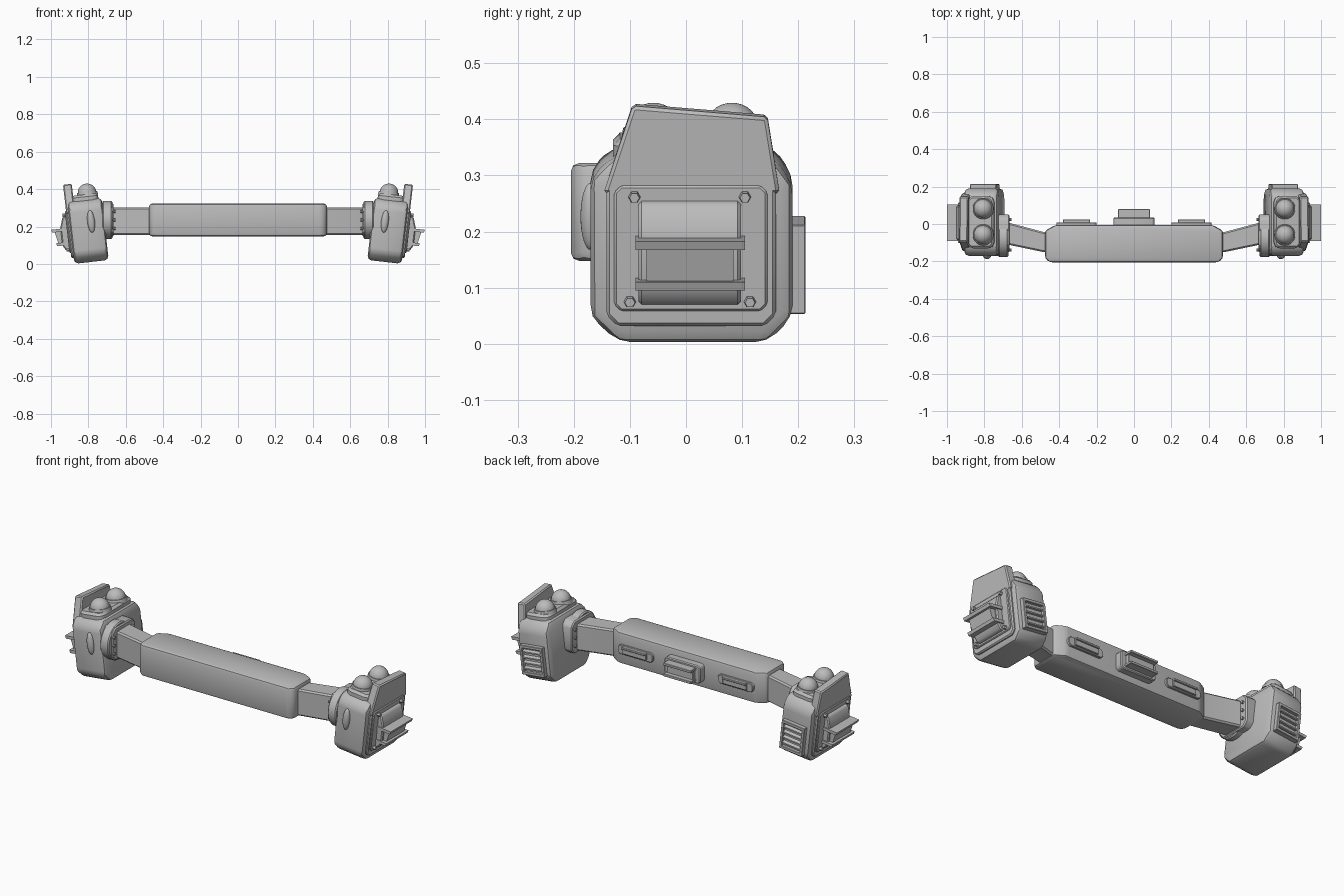
import bpy, bmesh, math
from mathutils import Matrix, Vector

cube = bpy.data.objects.get("Cube")
if cube:
    bpy.data.objects.remove(cube, do_unlink=True)

# Single grey plastic material
grey = bpy.data.materials.new("grey plastic")
grey.use_nodes = True
grey.diffuse_color = (0.5, 0.5, 0.5, 1)
grey.node_tree.nodes["Principled BSDF"].inputs["Base Color"].default_value = (0.5, 0.5, 0.5, 1)

# Head frame: leans outward at the top
HEAD = Matrix.Translation((0.80, 0.01, 0.16)) @ Matrix.Rotation(math.radians(6.5), 4, 'Y')
WORLD = Matrix.Identity(4)


def finish(bm, name, frame=WORLD, mirror=False):
    bmesh.ops.transform(bm, matrix=frame, verts=bm.verts)
    bmesh.ops.recalc_face_normals(bm, faces=bm.faces)
    mesh = bpy.data.meshes.new(name)
    bm.to_mesh(mesh)
    bm.free()
    ob = bpy.data.objects.new(name, mesh)
    bpy.context.collection.objects.link(ob)
    mesh.materials.append(grey)
    bpy.ops.object.select_all(action='DESELECT')
    ob.select_set(True)
    bpy.context.view_layer.objects.active = ob
    bpy.ops.object.shade_smooth_by_angle(angle=math.radians(32))
    if mirror:
        ob.modifiers.new("mirror", 'MIRROR').use_axis[0] = True
    return ob


def add_prism(bm, pts, axis, lo, hi, bevel=0, segments=1):
    """Extrude a 2D outline along an axis; outline uses the other two axes in order."""
    def place(p, d):
        c = list(p)
        c.insert("xyz".index(axis), d)
        return Vector(c)
    part = bmesh.new()
    a = [part.verts.new(place(p, lo)) for p in pts]
    b = [part.verts.new(place(p, hi)) for p in pts]
    n = len(pts)
    part.faces.new(a)
    part.faces.new(b)
    for i in range(n):
        part.faces.new((a[i], a[(i + 1) % n], b[(i + 1) % n], b[i]))
    bmesh.ops.recalc_face_normals(part, faces=part.faces)
    if bevel:
        bmesh.ops.bevel(part, geom=part.edges[:], offset=bevel, segments=segments,
                        profile=0.5, affect='EDGES', clamp_overlap=True)
    tmp = bpy.data.meshes.new("tmp")
    part.to_mesh(tmp)
    part.free()
    bm.from_mesh(tmp)
    bpy.data.meshes.remove(tmp)


def prism(name, pts, axis, lo, hi, bevel=0, segments=1, frame=WORLD, mirror=False):
    bm = bmesh.new()
    add_prism(bm, pts, axis, lo, hi, bevel, segments)
    return finish(bm, name, frame, mirror)


def octagon(a0, a1, b0, b1, c):
    """Rectangle outline with corners cut by c."""
    return [(a0 + c, b0), (a1 - c, b0), (a1, b0 + c), (a1, b1 - c),
            (a1 - c, b1), (a0 + c, b1), (a0, b1 - c), (a0, b0 + c)]


def boxes(name, specs, bevel=0, frame=WORLD, mirror=False):
    bm = bmesh.new()
    for x0, x1, y0, y1, z0, z1 in specs:
        add_prism(bm, [(x0, y0), (x1, y0), (x1, y1), (x0, y1)], 'z', z0, z1, bevel)
    return finish(bm, name, frame, mirror)


# Central bar with tapered ends
prism("main_bar", [(-0.475, -0.035), (-0.42, -0.005), (0.42, -0.005), (0.475, -0.035),
                   (0.475, -0.185), (0.45, -0.205), (-0.45, -0.205), (-0.475, -0.185)],
      'z', 0.148, 0.322, 0.014, 2)

# Fittings on the back of the bar
prism("center_base", octagon(-0.11, 0.11, 0.185, 0.285, 0.012), 'y', -0.02, 0.035, 0.005)
boxes("center_tray", [(-0.08, 0.08, 0.03, 0.055, 0.205, 0.265),
                      (-0.085, 0.085, 0.03, 0.08, 0.258, 0.272),
                      (-0.085, 0.085, 0.03, 0.08, 0.198, 0.212)], 0.002)
prism("side_plate", octagon(0.2, 0.415, 0.21, 0.26, 0.012), 'y', -0.02, 0.008, 0.003, mirror=True)
boxes("side_clip", [(0.235, 0.38, 0, 0.016, 0.218, 0.252),
                    (0.235, 0.38, 0, 0.024, 0.246, 0.258)], 0.002, mirror=True)

# Arms between bar and heads
prism("arm", [(0.44, -0.04), (0.475, -0.045), (0.70, 0.015), (0.70, -0.105),
              (0.475, -0.152), (0.44, -0.152)], 'z', 0.155, 0.302, 0.008, mirror=True)

# Collars where the arms enter the heads
prism("collar_plate", octagon(-0.15, 0.05, 0.145, 0.325, 0.025), 'x', 0.665, 0.74, 0.006, mirror=True)
ring = [(-0.075 + 0.103 * math.cos(t * math.tau / 32), 0.235 + 0.103 * math.sin(t * math.tau / 32))
        for t in range(32)]
prism("collar_disc", ring, 'x', 0.672, 0.725, 0.006, mirror=True)
bm = bmesh.new()
for y in (-0.14, 0.025):
    for z in (0.19, 0.235, 0.28):
        m = Matrix.Translation((0.666, y, z)) @ Matrix.Rotation(math.pi / 2, 4, 'Y')
        bmesh.ops.create_cone(bm, cap_ends=True, segments=8, radius1=0.008, radius2=0.008,
                              depth=0.022, matrix=m)
finish(bm, "collar_rivets", mirror=True)

# Head body, top block and outer fin
body = [(-0.13, -0.15), (0.135, -0.15), (0.18, -0.105), (0.18, 0.135),
        (0.145, 0.185), (-0.14, 0.185), (-0.18, 0.145), (-0.18, -0.105)]
prism("head_body", body, 'x', -0.0925, 0.0925, 0.022, 2, HEAD, True)
prism("head_top_block", octagon(-0.075, 0.07, -0.14, 0.14, 0.02), 'z', 0.15, 0.212, 0.012, 1, HEAD, True)
prism("head_fin", [(-0.157, 0.12), (-0.105, 0.277), (0.135, 0.257), (0.157, 0.12)],
      'x', 0.058, 0.105, 0.006, 1, HEAD, True)

# Outer side panel
prism("side_panel", octagon(-0.152, 0.15, -0.118, 0.155, 0.02), 'x', 0.08, 0.105, 0.006, 1, HEAD, True)
prism("inner_panel", octagon(-0.138, 0.135, -0.09, 0.135, 0.012), 'x', 0.09, 0.112, 0.004, 1, HEAD, True)

# Panel bolts
bm = bmesh.new()
for y, z in ((-0.102, 0.115), (0.095, 0.115), (-0.11, -0.073), (0.104, -0.073)):
    m = Matrix.Translation((0.112, y, z)) @ Matrix.Rotation(math.pi / 2, 4, 'Y')
    bmesh.ops.create_cone(bm, cap_ends=True, segments=6, radius1=0.013, radius2=0.009,
                          depth=0.03, matrix=m)
finish(bm, "panel_bolts", HEAD, True)

# Intake housing with two protruding shelves
prism("intake_housing", [(0.1, 0.11), (0.128, 0.105), (0.145, 0.05), (0.145, -0.045),
                         (0.128, -0.075), (0.1, -0.08)], 'y', -0.095, 0.088, 0.006, 1, HEAD, True)
prism("intake_scoop", [(0.13, 0.035), (0.178, 0.03), (0.165, -0.03), (0.13, -0.035)],
      'y', -0.08, 0.075, 0, 1, HEAD, True)
for name, z, reach in (("upper_shelf", 0.045, 0.196), ("lower_shelf", -0.03, 0.178)):
    prism(name, [(0.11, z), (reach, z), (reach - 0.005, z - 0.016), (0.11, z - 0.016)],
          'y', -0.1, 0.095, 0, 1, HEAD, True)

# Domes with base collars on top of each head
for name, y in (("front_dome", -0.068), ("rear_dome", 0.072)):
    bm = bmesh.new()
    bmesh.ops.create_cone(bm, cap_ends=True, segments=32, radius1=0.058, radius2=0.054, depth=0.02,
                          matrix=Matrix.Translation((-0.018, y, 0.214)))
    bmesh.ops.create_uvsphere(bm, u_segments=32, v_segments=16, radius=0.05,
                              matrix=Matrix.Translation((-0.018, y, 0.219)))
    finish(bm, name, HEAD, True)

# Rounded lug on the front of each head
bm = bmesh.new()
bmesh.ops.create_uvsphere(bm, u_segments=24, v_segments=16, radius=1,
                          matrix=Matrix.Translation((-0.022, -0.18, 0.065))
                          @ Matrix.Diagonal((0.02, 0.018, 0.06, 1)))
finish(bm, "front_lug", HEAD, True)

# Louvred vent on the back of each head
frame_parts = [(-0.07, 0.07, 0.16, 0.186, -0.1, 0.06),
               (-0.07, -0.055, 0.17, 0.203, -0.1, 0.06), (0.055, 0.07, 0.17, 0.203, -0.1, 0.06),
               (-0.07, 0.07, 0.17, 0.203, 0.044, 0.06), (-0.07, 0.07, 0.17, 0.203, -0.1, -0.084)]
boxes("rear_vent_frame", frame_parts, 0.002, HEAD, True)
bm = bmesh.new()
for i in range(4):
    z = -0.065 + i * 0.03
    add_prism(bm, [(0.18, z + 0.012), (0.199, z), (0.199, z - 0.007), (0.18, z - 0.007)],
              'x', -0.058, 0.058)
finish(bm, "rear_vent_slats", HEAD, True)
